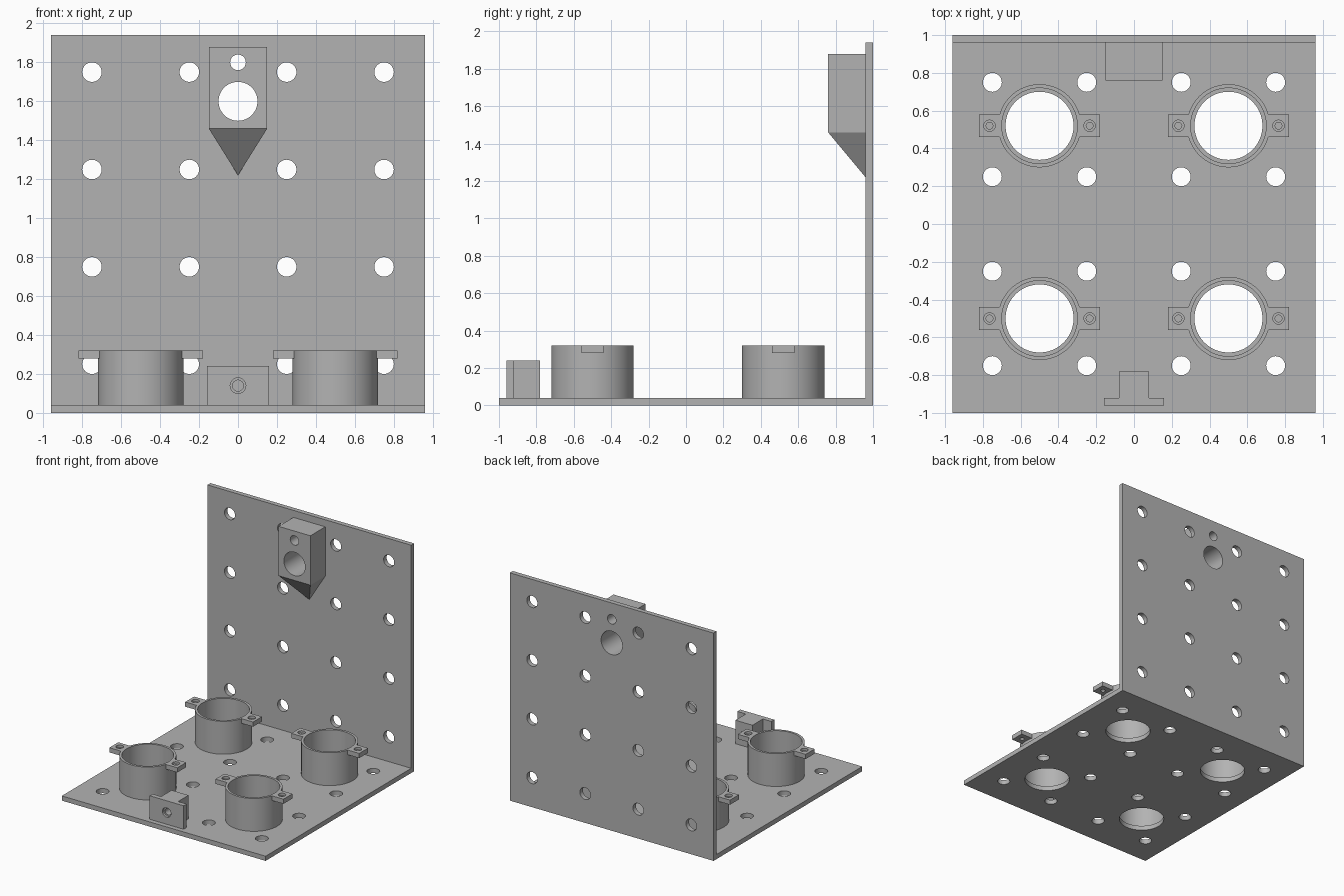
import bpy, bmesh, math
from mathutils import Matrix, Vector

cube = bpy.data.objects.get("Cube")
if cube:
    bpy.data.objects.remove(cube, do_unlink=True)

GREY = (0.45, 0.45, 0.45, 1)
grey = bpy.data.materials.new("plain grey")
grey.use_nodes = True
grey.diffuse_color = GREY
grey.node_tree.nodes["Principled BSDF"].inputs["Base Color"].default_value = GREY


def finish(name, bm):
    bmesh.ops.recalc_face_normals(bm, faces=bm.faces[:])
    mesh = bpy.data.meshes.new(name)
    bm.to_mesh(mesh)
    bm.free()
    mesh.materials.append(grey)
    obj = bpy.data.objects.new(name, mesh)
    bpy.context.collection.objects.link(obj)
    return obj


def prism(name, outline, direction):
    """Extrude a flat outline of points along a direction."""
    bm = bmesh.new()
    face = bm.faces.new([bm.verts.new(p) for p in outline])
    grown = bmesh.ops.extrude_face_region(bm, geom=[face])["geom"]
    bmesh.ops.translate(bm, vec=direction,
                        verts=[v for v in grown if isinstance(v, bmesh.types.BMVert)])
    return finish(name, bm)


def box(name, x, y, z0, z1):
    outline = [(x[0], y[0], z0), (x[1], y[0], z0), (x[1], y[1], z0), (x[0], y[1], z0)]
    return prism(name, outline, (0, 0, z1 - z0))


def cylinders(name, centres, radius, depth, axis="Z", segments=48):
    """One mesh holding a cylinder at every centre."""
    bm = bmesh.new()
    turn = Matrix.Rotation(math.pi / 2, 4, "X") if axis == "Y" else Matrix()
    for c in centres:
        bmesh.ops.create_cone(bm, cap_ends=True, segments=segments, radius1=radius,
                              radius2=radius, depth=depth,
                              matrix=Matrix.Translation(c) @ turn)
    return finish(name, bm)


def combine(obj, tool, operation="DIFFERENCE"):
    mod = obj.modifiers.new("combine", "BOOLEAN")
    mod.operation, mod.solver, mod.object = operation, "EXACT", tool
    bpy.ops.object.select_all(action="DESELECT")
    bpy.context.view_layer.objects.active = obj
    obj.select_set(True)
    bpy.ops.object.modifier_apply(modifier=mod.name)
    bpy.data.objects.remove(tool, do_unlink=True)


def smooth(obj):
    bpy.ops.object.select_all(action="DESELECT")
    bpy.context.view_layer.objects.active = obj
    obj.select_set(True)
    bpy.ops.object.shade_smooth_by_angle(angle=math.radians(30))


T = 0.04                       # sheet thickness
GRID = (-0.75, -0.25, 0.25, 0.75)
CUPS = [(x, y) for x in (-0.5, 0.5) for y in (-0.5, 0.52)]
WIDE = 0.96

# Base and back wall as one L-shaped sheet
sheet = prism("base_and_wall",
              [(-WIDE, y, z) for y, z in ((-1, 0), (1, 0), (1, 1.94),
                                          (1 - T, 1.94), (1 - T, T), (-1, T))],
              (2 * WIDE, 0, 0))
combine(sheet, cylinders("base_holes", [(x, y, T / 2) for x in GRID for y in GRID], 0.05, 0.1))
combine(sheet, cylinders("wall_holes", [(x, 0.98, z + 1) for x in GRID for z in GRID],
                         0.05, 0.1, "Y"))
combine(sheet, cylinders("cup_floor_holes", [(x, y, T / 2) for x, y in CUPS], 0.18, 0.1, "Z", 96))

# Wall block with a pointed underside
bm = bmesh.new()
back = 1 - T
corners = [bm.verts.new((x, y, z)) for x in (-0.15, 0.15)
           for y in (0.76, back) for z in (1.46, 1.88)]
corners.append(bm.verts.new((0, back, 1.22)))
bmesh.ops.convex_hull(bm, input=corners)
bmesh.ops.dissolve_limit(bm, angle_limit=0.01, verts=bm.verts[:], edges=bm.edges[:])
block = finish("wall_block", bm)

# Large and small bores run through both block and wall
for part in (block, sheet):
    for z, radius in ((1.6, 0.1), (1.8, 0.04)):
        combine(part, cylinders("bore", [(0, 0.88, z)], radius, 0.4, "Y"))
    smooth(part)

# Four cups, each with two drilled ears
for i, (cx, cy) in enumerate(CUPS):
    cup = cylinders(f"cup_{i + 1}", [(cx, cy, 0.18)], 0.22, 0.28, "Z", 96)
    ears = box("ears", (cx - 0.32, cx + 0.32), (cy - 0.06, cy + 0.06), 0.28, 0.32)
    combine(cup, ears, "UNION")
    combine(cup, cylinders("cup_bore", [(cx, cy, 0.2)], 0.2, 0.6, "Z", 96))
    spots = [(cx + s * 0.265, cy, 0.32) for s in (-1, 1)]
    combine(cup, cylinders("ear_holes", spots, 0.018, 0.2, "Z", 32))
    combine(cup, cylinders("ear_recesses", spots, 0.03, 0.04, "Z", 32))
    smooth(cup)

# Front bracket: T-shaped plan with a stepped hole
half = [(0.16, -0.96), (0.16, -0.92), (0.08, -0.92), (0.08, -0.78)]
plan = half + [(-x, y) for x, y in reversed(half)]
bracket = prism("front_bracket", [(x, y, T) for x, y in plan], (0, 0, 0.2))
combine(bracket, cylinders("bracket_hole", [(0, -0.87, 0.14)], 0.028, 0.4, "Y", 32))
combine(bracket, cylinders("bracket_recess", [(0, -0.96, 0.14)], 0.04, 0.04, "Y", 32))
smooth(bracket)
